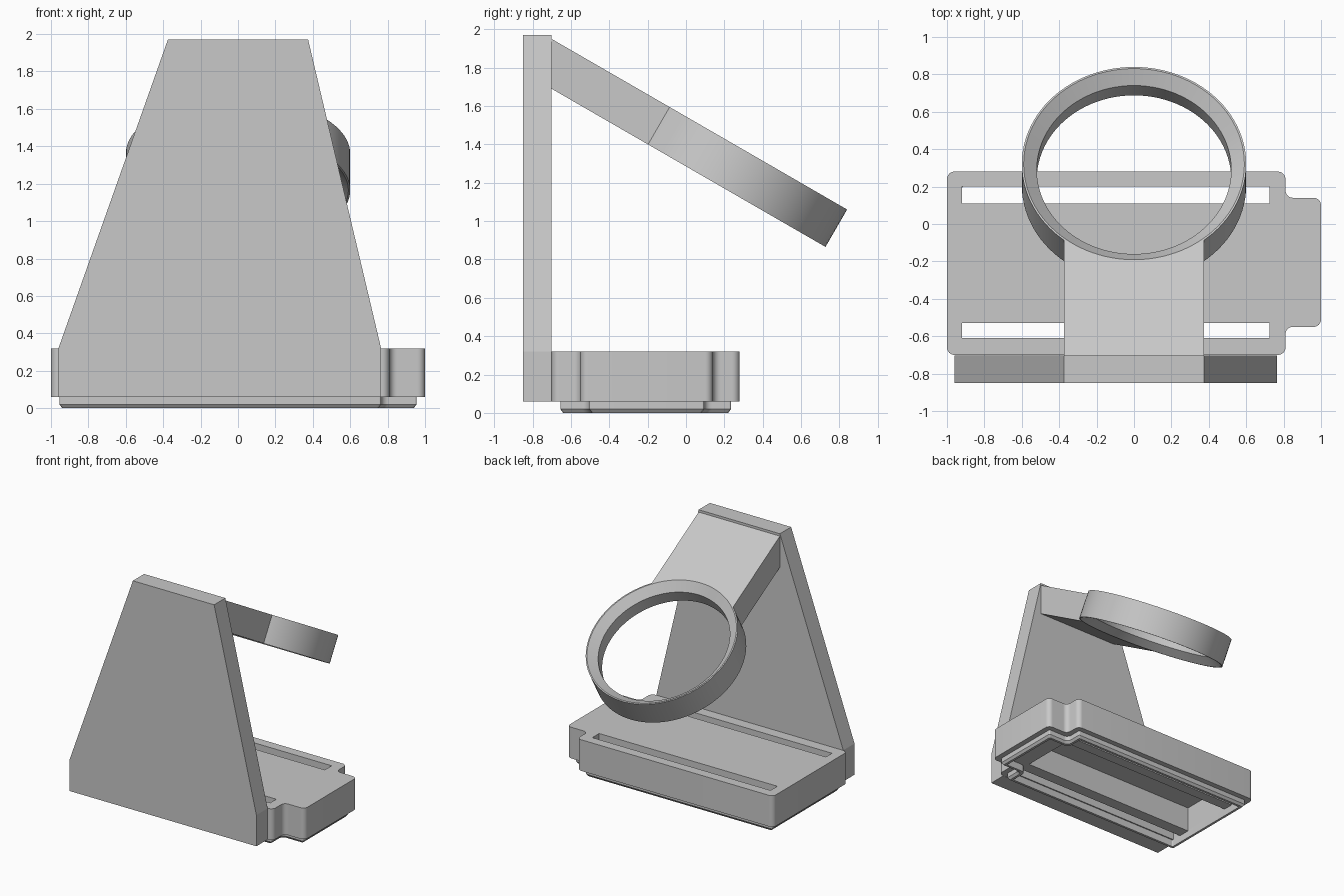
import bpy, bmesh, math
from mathutils import Vector

cube = bpy.data.objects.get("Cube")
if cube:
    bpy.data.objects.remove(cube, do_unlink=True)

grey = bpy.data.materials.new("plain_grey")
grey.use_nodes = True
GREY = (0.58, 0.58, 0.58, 1)
grey.diffuse_color = GREY
grey.node_tree.nodes["Principled BSDF"].inputs["Base Color"].default_value = GREY


def loft(name, loops, caps=False, closed=False, smooth=True):
    """Bridge equal-length loops of points into one mesh object."""
    bm = bmesh.new()
    rings = [[bm.verts.new(p) for p in loop] for loop in loops]
    n = len(rings[0])
    pairs = list(zip(rings, rings[1:]))
    if closed:
        pairs.append((rings[-1], rings[0]))
    for a, b in pairs:
        for i in range(n):
            j = (i + 1) % n
            bm.faces.new((a[i], a[j], b[j], b[i]))
    if caps:
        bm.faces.new(rings[0])
        bm.faces.new(rings[-1])
    bmesh.ops.recalc_face_normals(bm, faces=bm.faces)
    mesh = bpy.data.meshes.new(name)
    bm.to_mesh(mesh)
    bm.free()
    mesh.materials.append(grey)
    obj = bpy.data.objects.new(name, mesh)
    bpy.context.collection.objects.link(obj)
    if smooth:
        activate(obj)
        bpy.ops.object.shade_smooth_by_angle(angle=math.radians(25))
    return obj


def activate(obj):
    bpy.ops.object.select_all(action='DESELECT')
    obj.select_set(True)
    bpy.context.view_layer.objects.active = obj


def at_z(points, z):
    return [(x, y, z) for x, y in points]


def rounded(corners, radius, steps=8):
    """Round right-angled corners; concave ones keep the full radius."""
    out = []
    for i, c in enumerate(corners):
        c = Vector(c)
        a = (Vector(corners[i - 1]) - c).normalized()
        b = (Vector(corners[(i + 1) % len(corners)]) - c).normalized()
        r = radius if a.x * b.y - a.y * b.x < 0 else 0.04
        for k in range(steps + 1):
            t = math.pi / 2 * k / steps
            out.append(c + r * ((1 - math.sin(t)) * a + (1 - math.cos(t)) * b))
    return out


def base_outline(d=0):
    """Tray outline with its end tab, moved inward by d."""
    x0, x1, x2 = -1 + d, 0.81 - d, 1 - d
    y0, y1, y2, y3 = -0.7 + d, -0.55 + d, 0.14 - d, 0.28 - d
    return rounded([(x0, y0), (x1, y0), (x1, y1), (x2, y1),
                    (x2, y2), (x1, y2), (x1, y3), (x0, y3)], max(0.01, 0.04 - d))


def box_cut(obj, x0, x1, y0, y1, z0, z1):
    rect = [(x0, y0), (x1, y0), (x1, y1), (x0, y1)]
    cutter = loft("cutter", [at_z(rect, z0), at_z(rect, z1)], caps=True, smooth=False)
    cutter.hide_render = True
    mod = obj.modifiers.new("cut", 'BOOLEAN')
    mod.operation, mod.solver, mod.object = 'DIFFERENCE', 'EXACT', cutter
    activate(obj)
    bpy.ops.object.modifier_apply(modifier=mod.name)
    bpy.data.objects.remove(cutter, do_unlink=True)


# Tray base with two through slots and a hollow underside
base = loft("base_tray", [at_z(base_outline(), 0.06), at_z(base_outline(), 0.32)], caps=True)
for y0, y1 in ((-0.61, -0.53), (0.11, 0.20)):
    box_cut(base, -0.92, 0.725, y0, y1, -0.1, 0.5)
box_cut(base, -0.92, 0.725, -0.43, 0.02, -0.1, 0.27)

# Chamfered lip under the tray
loft("base_lip", [at_z(base_outline(d), z) for d, z in
                  ((0.045, 0.065), (0.045, 0.02), (0.06, 0), (0.08, 0), (0.08, 0.065))])

# Tapered upright plate
half = [(-0.96, 0.06), (0.765, 0.06), (0.765, 0.32), (0.375, 1.97), (-0.375, 1.97), (-0.96, 0.32)]
loft("upright_plate", [[(x, y, z) for x, z in half] for y in (-0.85, -0.702)],
     caps=True, smooth=False)

# Tilted holder: ring with a bevelled bore, and the arm carrying it
SEG, DEPTH, RIM = 96, 0.225, 0.595
profile = [(0.6, 0), (0.59, 0), (0.52, -0.06), (0.52, 0.06 - DEPTH),
           (0.59, -DEPTH), (0.6, -DEPTH)]
ring = loft("holder_ring",
            [[(r * math.cos(2 * math.pi * i / SEG), r * math.sin(2 * math.pi * i / SEG), z)
              for i in range(SEG)] for r, z in profile], closed=True)

spread = math.asin(0.375 / RIM)
arc = [(RIM * math.sin(t), -RIM * math.cos(t))
       for t in (spread * (1 - k / 12) for k in range(25))]
arm_shape = [(-0.375, -1.184), (0.375, -1.184)] + arc
arm = loft("holder_arm", [at_z(arm_shape, 0), at_z(arm_shape, -DEPTH)], caps=True)

for part in (ring, arm):
    part.location = (0, 0.32, 1.36)
    part.rotation_euler.x = math.radians(-30)
